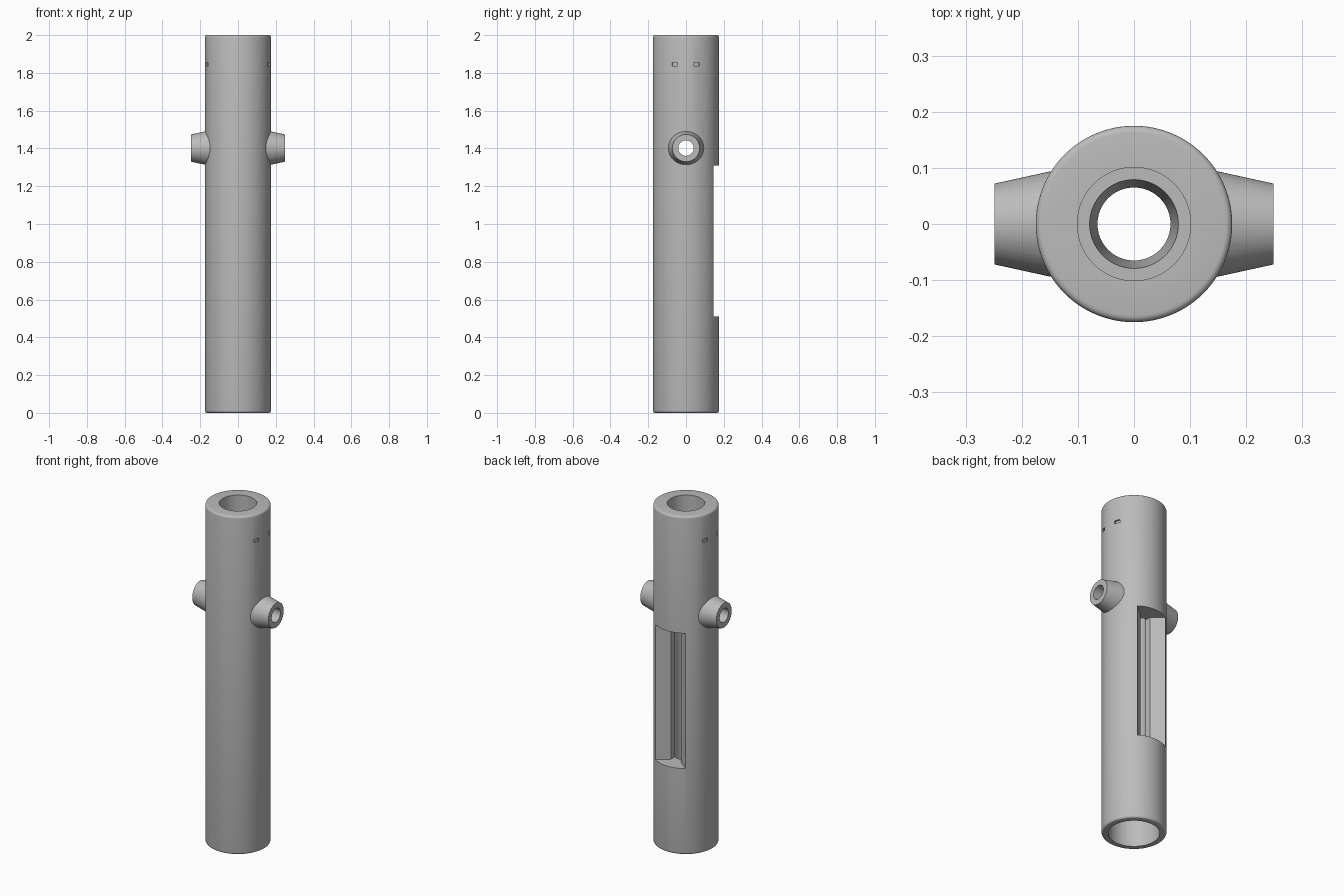
import bpy, bmesh, math
from mathutils import Matrix

if "Cube" in bpy.data.objects:
    bpy.data.objects.remove(bpy.data.objects["Cube"], do_unlink=True)

grey = bpy.data.materials.new("plain_grey")
grey.use_nodes = True
colour = (0.5, 0.5, 0.5, 1)
grey.diffuse_color = colour
grey.node_tree.nodes["Principled BSDF"].inputs["Base Color"].default_value = colour


def add_object(name, bm):
    bmesh.ops.recalc_face_normals(bm, faces=bm.faces)
    mesh = bpy.data.meshes.new(name)
    bm.to_mesh(mesh)
    bm.free()
    mesh.materials.append(grey)
    obj = bpy.data.objects.new(name, mesh)
    bpy.context.collection.objects.link(obj)
    return obj


def lathe(name, profile, steps=96):
    """Spin a closed (radius, z) outline around the z axis."""
    bm = bmesh.new()
    rings = []
    for i in range(steps):
        a = 2 * math.pi * i / steps
        rings.append([bm.verts.new((r * math.cos(a), r * math.sin(a), z)) for r, z in profile])
    n = len(profile)
    for i in range(steps):
        p, q = rings[i], rings[(i + 1) % steps]
        for j in range(n):
            k = (j + 1) % n
            bm.faces.new((p[j], q[j], q[k], p[k]))
    return add_object(name, bm)


def cone_x(name, x0, x1, r0, r1, z):
    """Solid cone along the x axis."""
    bm = bmesh.new()
    bmesh.ops.create_cone(bm, cap_ends=True, segments=64, radius1=r0, radius2=r1, depth=abs(x1 - x0))
    turn = math.copysign(math.pi / 2, x1 - x0)
    bm.transform(Matrix.Translation(((x0 + x1) / 2, 0, z)) @ Matrix.Rotation(turn, 4, 'Y'))
    return add_object(name, bm)


def prism(name, outline, z0, z1):
    bm = bmesh.new()
    face = bm.faces.new([bm.verts.new((x, y, z0)) for x, y in outline])
    top = bmesh.ops.extrude_face_region(bm, geom=[face])["geom"]
    bmesh.ops.translate(bm, vec=(0, 0, z1 - z0), verts=[v for v in top if isinstance(v, bmesh.types.BMVert)])
    return add_object(name, bm)


def combine(target, tool, operation):
    mod = target.modifiers.new(operation.lower(), 'BOOLEAN')
    mod.operation = operation
    mod.solver = 'EXACT'
    mod.object = tool
    bpy.context.view_layer.objects.active = target
    bpy.ops.object.modifier_apply(modifier=mod.name)
    bpy.data.objects.remove(tool, do_unlink=True)


# Tube with rounded rims, stepped upper bore and wide lower socket
R, rim = 0.175, 0.012
arc = [(rim * math.cos(a), rim * math.sin(a)) for a in (i * math.pi / 8 for i in range(5))]
outer = [(R - rim + c, rim - s) for c, s in reversed(arc)]
outer += [(R - rim + c, 2 - rim + s) for c, s in arc]
bore = [(0.101, 2), (0.101, 1.7), (0.079, 1.7), (0.065, 1.55), (0.065, 0.3), (0.138, 0.3), (0.138, 0)]
body = lathe("tube_body", outer + bore)

# Tapered side nozzles and the hole that passes through both
port_z = 1.402
for side in (1, -1):
    combine(body, cone_x("nozzle", side * 0.13, side * 0.249, 0.098, 0.072, port_z), 'UNION')
combine(body, cone_x("cross_hole", -0.4, 0.4, 0.041, 0.041, port_z), 'DIFFERENCE')

# Rear window with slanted cheeks and a slot into the bore
half = [(0.098, 0.25), (0.098, 0.145), (0.034, 0.094), (0.034, 0.04)]
outline = half + [(-x, y) for x, y in reversed(half)]
combine(body, prism("window_cutter", outline, 0.51, 1.31), 'DIFFERENCE')

# Short engraved dashes on both sides
for side in (1, -1):
    for y in (-0.06, 0.057):
        a = math.asin(y / R)
        bm = bmesh.new()
        bmesh.ops.create_cube(bm, size=1)
        bm.transform(Matrix.Rotation(a if side > 0 else math.pi - a, 4, 'Z')
                     @ Matrix.Translation((R, 0, 1.845)) @ Matrix.Diagonal((0.02, 0.033, 0.018, 1)))
        combine(body, add_object("dash_cutter", bm), 'DIFFERENCE')

# Smooth the round surfaces and keep hard edges
bpy.ops.object.select_all(action='DESELECT')
body.select_set(True)
bpy.context.view_layer.objects.active = body
bpy.ops.object.shade_smooth_by_angle(angle=math.radians(30))
